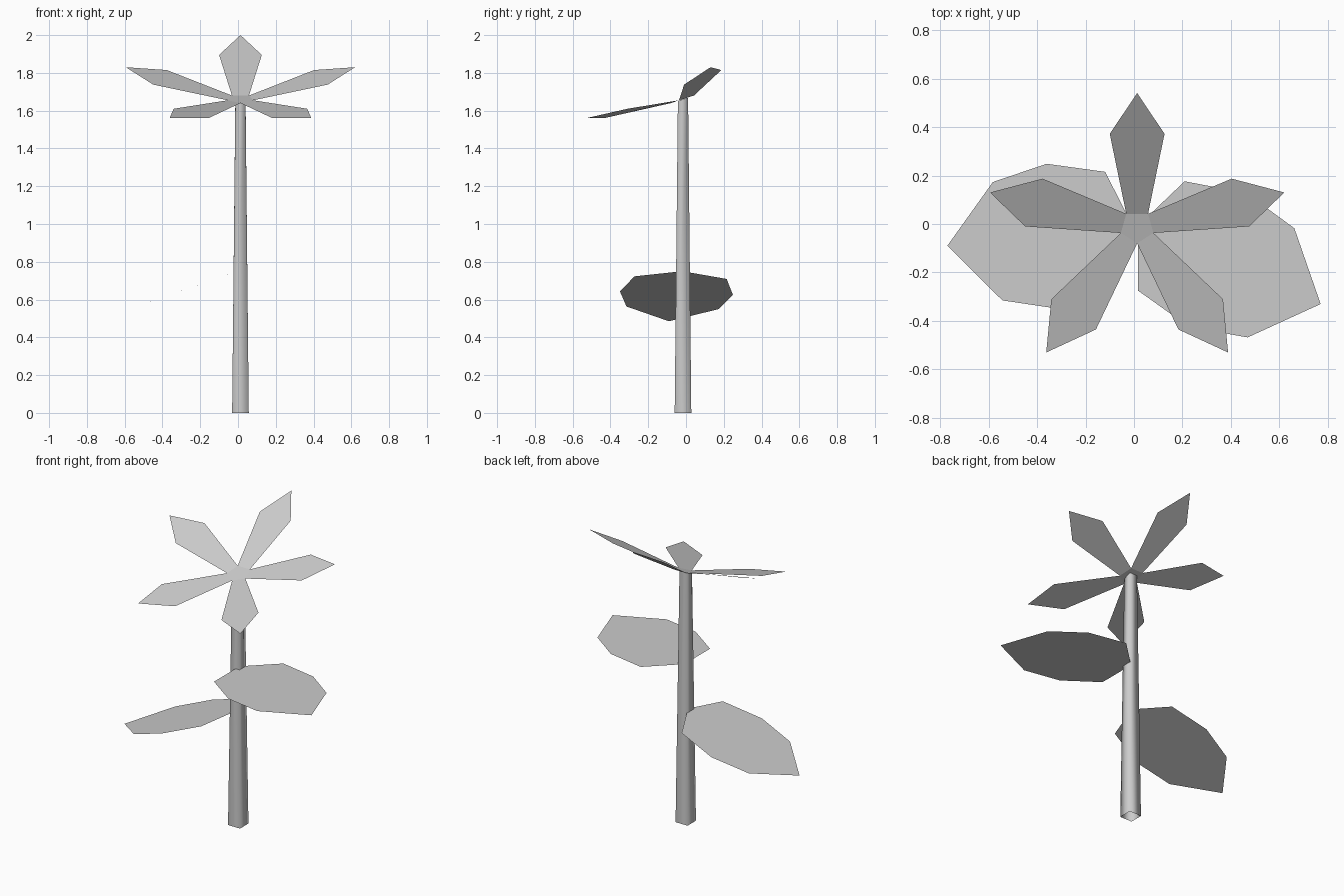
import bpy
from mathutils import Vector

cube = bpy.data.objects.get("Cube")
if cube:
    bpy.data.objects.remove(cube)

# One plain grey for the whole plant
grey = bpy.data.materials.new("plain grey")
grey.use_nodes = True
colour = (0.6, 0.6, 0.6, 1)
grey.diffuse_color = colour
grey.node_tree.nodes["Principled BSDF"].inputs["Base Color"].default_value = colour

AXIS = 0.013  # x of the plant's mirror line


def make_object(name, verts, faces):
    mesh = bpy.data.meshes.new(name)
    mesh.from_pydata([tuple(v) for v in verts], [], faces)
    mesh.materials.append(grey)
    obj = bpy.data.objects.new(name, mesh)
    bpy.context.collection.objects.link(obj)
    return obj


def mirror(points):
    """Mirror points across the plant's middle and keep the winding."""
    return [Vector((2 * AXIS - p.x, p.y, p.z)) for p in reversed(points)]


# Stem: a tapering open square tube, its top sloped to meet the flower
def stem_ring(y_mid, half, z, slope):
    corners = [(-1, -1), (1, -1), (1, 1), (-1, 1)]
    return [(AXIS + sx * half, y_mid + sy * half, z + slope * sy * half)
            for sx, sy in corners]


stem = make_object(
    "stem",
    stem_ring(-0.016, 0.044, 0, 0) + stem_ring(-0.016, 0.027, 1.66, 0.33),
    [(i, (i + 1) % 4, (i + 1) % 4 + 4, i + 4) for i in range(4)])
stem.data.shade_smooth()


# Leaves: one symmetric outline laid on a plane from base to tip
LEAF_PROFILE = [(0.105, 0.245), (0.357, 0.30), (0.597, 0.245)]


def make_leaf(name, base, tip, normal):
    base, tip = Vector(base), Vector(tip)
    along = (tip - base).normalized()
    across = Vector(normal).normalized().cross(along)
    near = [base + along * t - across * w for t, w in LEAF_PROFILE]
    far = [base + along * t + across * w for t, w in LEAF_PROFILE]
    outline = [base] + near + [tip] + far[::-1]
    make_object(name, outline, [range(len(outline))])


make_leaf("left_leaf", (0.016, -0.008, 1.045), (0.77, -0.33, 1.045), (0, 0, 1))
make_leaf("right_leaf", (0, -0.02, 0.75), (-0.77, -0.09, 0.485), (-0.345, 0, 1))

# Flower: a tilted five-sided centre with a pointed petal on each edge
front = Vector((AXIS, -0.08, 1.64))
side = Vector((0.08, -0.037, 1.655))
back = Vector((0.058, 0.042, 1.68))
left_front_blade = [Vector(p) for p in
                    [(0.183, -0.435, 1.56), (0.388, -0.53, 1.56), (0.367, -0.31, 1.61)]]
left_side_blade = [Vector(p) for p in
                   [(0.475, -0.01, 1.738), (0.62, 0.13, 1.83), (0.403, 0.187, 1.815)]]
back_shoulder = Vector((0.126, 0.372, 1.895))
back_tip = Vector((AXIS, 0.54, 2.0))

left_front = [front] + left_front_blade + [side]
left_side = [side] + left_side_blade + [back]
outlines = {
    "flower_centre": [front, side, back] + mirror([side, back]),
    "left_front_petal": left_front,
    "left_side_petal": left_side,
    "back_petal": [back, back_shoulder, back_tip] + mirror([back, back_shoulder]),
    "right_side_petal": mirror(left_side),
    "right_front_petal": mirror(left_front),
}
for name, outline in outlines.items():
    make_object(name, outline, [range(len(outline))])
